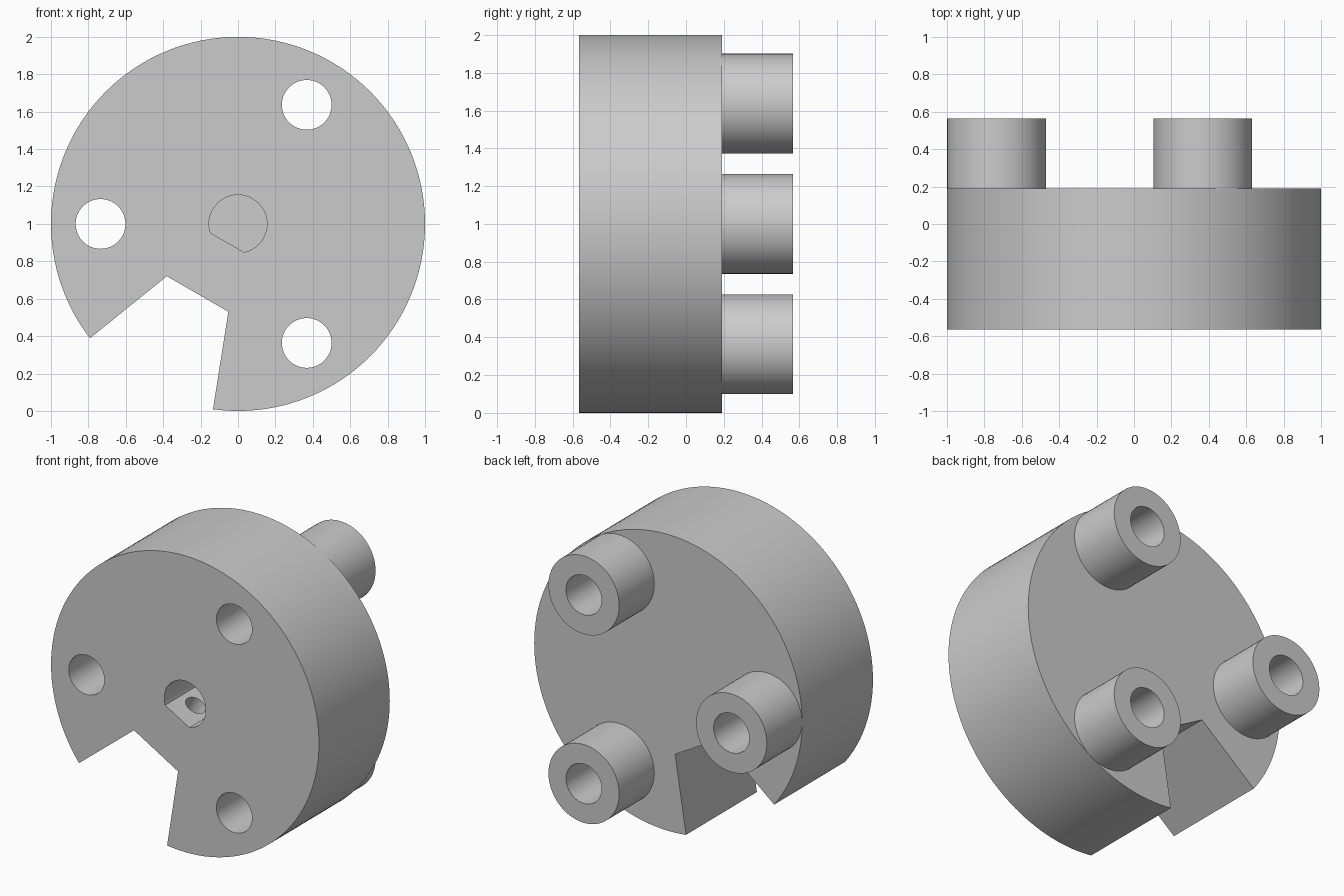
import bpy, bmesh, math
from mathutils import Vector

if "Cube" in bpy.data.objects:
    bpy.data.objects.remove(bpy.data.objects["Cube"], do_unlink=True)

FRONT, FACE, BACK = -0.565, 0.19, 0.565      # disc front, disc back, post ends
AXIS = Vector((0, 0, 1))                     # disc centre
OUT = Vector((-0.5, 0, -0.866))              # direction of notch and shaft flat
SIDE = Vector((0.866, 0, -0.5))              # across the notch

grey = bpy.data.materials.new("plain_grey")
grey.use_nodes = True
grey.diffuse_color = (0.6, 0.6, 0.6, 1)
grey.node_tree.nodes["Principled BSDF"].inputs["Base Color"].default_value = (0.6, 0.6, 0.6, 1)


def prism(name, points, offset):
    """Closed solid: a flat outline swept along offset."""
    bm = bmesh.new()
    face = bm.faces.new([bm.verts.new(p) for p in points])
    swept = bmesh.ops.extrude_face_region(bm, geom=[face])
    bmesh.ops.translate(bm, vec=offset, verts=[v for v in swept["geom"] if isinstance(v, bmesh.types.BMVert)])
    bmesh.ops.recalc_face_normals(bm, faces=bm.faces)
    mesh = bpy.data.meshes.new(name)
    bm.to_mesh(mesh)
    bm.free()
    mesh.materials.append(grey)
    obj = bpy.data.objects.new(name, mesh)
    bpy.context.collection.objects.link(obj)
    return obj


def circle(centre, radius, u, v, count, start=0, end=math.tau):
    """Points on an arc; a full turn leaves out the repeated end point."""
    steps = count if end - start >= math.tau - 1e-6 else count - 1
    angles = [start + (end - start) * i / steps for i in range(count)]
    return [centre + radius * (math.cos(a) * u + math.sin(a) * v) for a in angles]


def rod(name, centre, radius, y0, y1, count=64):
    start = Vector((centre.x, y0, centre.z))
    return prism(name, circle(start, radius, Vector((1, 0, 0)), Vector((0, 0, 1)), count),
                 Vector((0, y1 - y0, 0)))


def cut(target, cutter):
    cutter.hide_render = True
    mod = target.modifiers.new("cut", "BOOLEAN")
    mod.operation, mod.solver, mod.object = "DIFFERENCE", "EXACT", cutter
    bpy.context.view_layer.objects.active = target
    bpy.ops.object.modifier_apply(modifier=mod.name)
    bpy.data.objects.remove(cutter, do_unlink=True)


# Main disc
disc = rod("disc", AXIS, 1.0, FRONT, FACE, 128)

# Flared notch through the rim
notch = [AXIS + OUT * d + SIDE * w + Vector((0, -0.8, 0))
         for d, w in ((0.4325, -0.19), (0.4325, 0.19), (1.3, 0.524), (1.3, -0.524))]
cut(disc, prism("notch_cutter", notch, Vector((0, 1.6, 0))))

# Blind D-shaped shaft socket
half = math.acos(0.115 / 0.155)
start = AXIS + Vector((0, FRONT - 0.1, 0))
socket = circle(start, 0.155, OUT, SIDE, 56, half, math.tau - half)
cut(disc, prism("socket_cutter", socket, Vector((0, 0.48, 0))))

# Set screw hole from the socket flat to the notch
screw = AXIS + Vector((0, FRONT + 0.195, 0))
cut(disc, prism("screw_cutter", circle(screw, 0.067, SIDE, Vector((0, 1, 0)), 40), OUT * 0.6))

# Three hollow posts, bored right through the disc
posts = []
for name, degrees in (("upper_post", 60), ("side_post", 180), ("lower_post", 300)):
    a = math.radians(degrees)
    centre = AXIS + 0.735 * Vector((math.cos(a), 0, math.sin(a)))
    post = rod(name, centre, 0.264, FACE, BACK)
    for part in (post, disc):
        cut(part, rod("bore_cutter", centre, 0.133, -0.8, 0.8))
    posts.append(post)

# Smooth curved walls, sharp edges
bpy.ops.object.select_all(action="DESELECT")
for obj in [disc] + posts:
    obj.select_set(True)
bpy.context.view_layer.objects.active = disc
bpy.ops.object.shade_smooth_by_angle(angle=math.radians(30))
